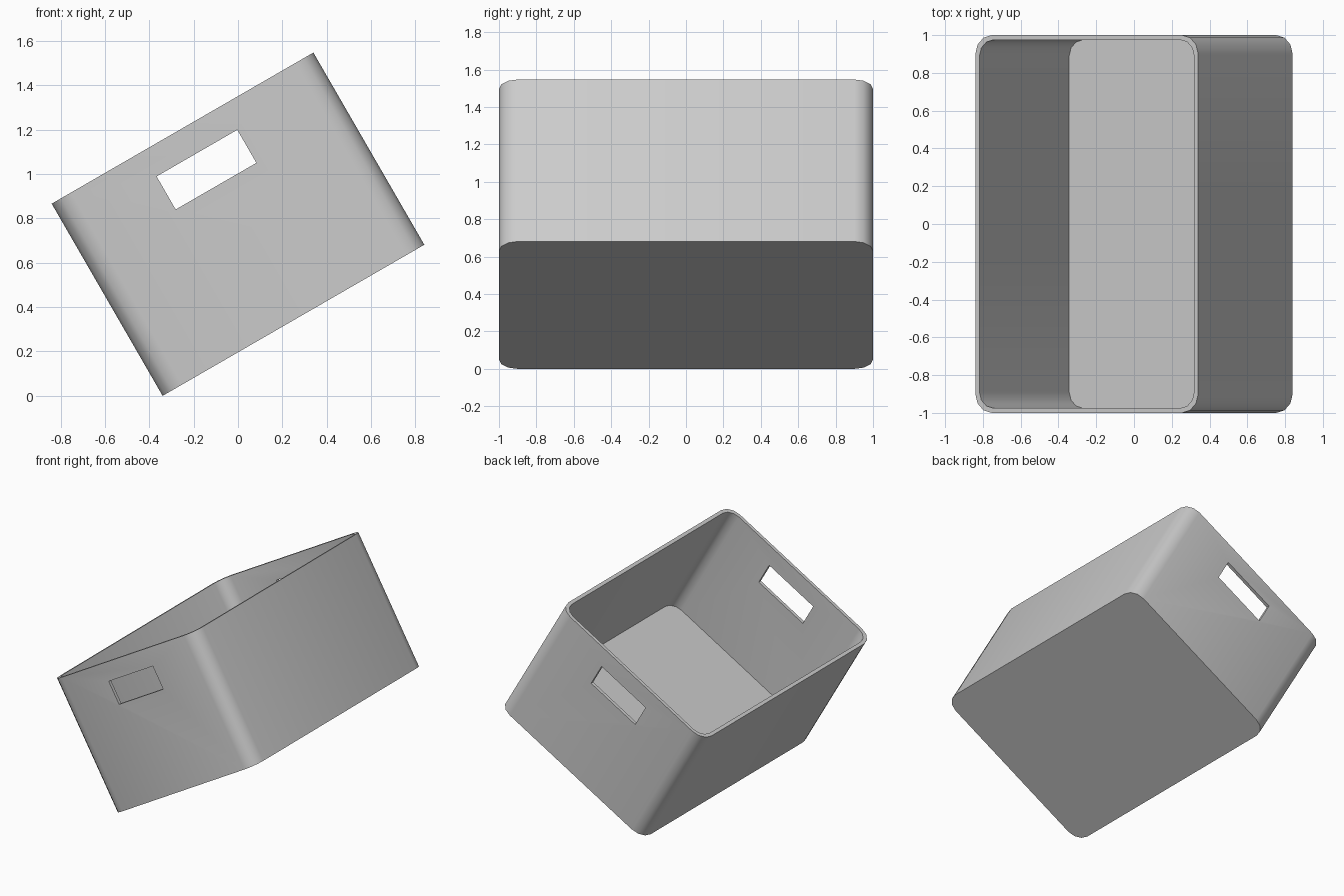
import bpy
import bmesh
from math import sin, cos, pi, radians
from mathutils import Matrix

cube = bpy.data.objects.get("Cube")
if cube:
    bpy.data.objects.remove(cube, do_unlink=True)

WIDTH, LENGTH, HEIGHT = 1.362, 2.0, 1.0
WALL, FLOOR = 0.025, 0.05
TILT = radians(30)

# Tilted pose, resting on one lower edge
pose = (Matrix.Translation((HEIGHT / 2 * sin(TILT), 0, WIDTH / 2 * sin(TILT)))
        @ Matrix.Rotation(-TILT, 4, 'Y'))

grey = bpy.data.materials.new("light grey plastic")
grey.use_nodes = True
colour = (0.6, 0.6, 0.6, 1)
grey.diffuse_color = colour
grey.node_tree.nodes["Principled BSDF"].inputs["Base Color"].default_value = colour


def rounded_prism(name, width, length, z0, z1, radius, segments=3):
    """Upright prism with rounded vertical corners."""
    bm = bmesh.new()
    ring = []
    for i, (sx, sy) in enumerate([(1, 1), (-1, 1), (-1, -1), (1, -1)]):
        for k in range(segments + 1):
            a = pi / 2 * (i + k / segments)
            ring.append(bm.verts.new((sx * (width / 2 - radius) + radius * cos(a),
                                      sy * (length / 2 - radius) + radius * sin(a), z0)))
    base = bm.faces.new(ring)
    top = bmesh.ops.extrude_face_region(bm, geom=[base])["geom"]
    bmesh.ops.translate(bm, vec=(0, 0, z1 - z0),
                        verts=[v for v in top if isinstance(v, bmesh.types.BMVert)])
    bmesh.ops.recalc_face_normals(bm, faces=bm.faces)
    return add_object(name, bm)


def box(name, size, centre):
    bm = bmesh.new()
    bmesh.ops.create_cube(bm, size=1, matrix=Matrix.Translation(centre)
                          @ Matrix.Diagonal((*size, 1)))
    return add_object(name, bm)


def add_object(name, bm):
    mesh = bpy.data.meshes.new(name)
    bm.to_mesh(mesh)
    bm.free()
    mesh.materials.append(grey)
    obj = bpy.data.objects.new(name, mesh)
    obj.matrix_world = pose
    bpy.context.collection.objects.link(obj)
    return obj


# Outer shell, hollow interior and the handle slots through both ends
bin_body = rounded_prism("storage_bin", WIDTH, LENGTH, 0, HEIGHT, 0.1)
cutters = [
    rounded_prism("interior_cutter", WIDTH - 2 * WALL, LENGTH - 2 * WALL,
                  FLOOR, HEIGHT + 0.2, 0.085),
    box("handle_slot_cutter", (0.42, LENGTH + 0.4, 0.172), (0, 0, 0.784)),
]

bpy.ops.object.select_all(action='DESELECT')
bpy.context.view_layer.objects.active = bin_body
bin_body.select_set(True)
for cutter in cutters:
    cutter.hide_render = True
    cut = bin_body.modifiers.new(cutter.name, 'BOOLEAN')
    cut.operation = 'DIFFERENCE'
    cut.solver = 'EXACT'
    cut.object = cutter
    bpy.ops.object.modifier_apply(modifier=cut.name)
for cutter in cutters:
    bpy.data.objects.remove(cutter, do_unlink=True)

# Soft rounded corners with crisp rims
bpy.ops.object.shade_smooth_by_angle(angle=radians(40))
